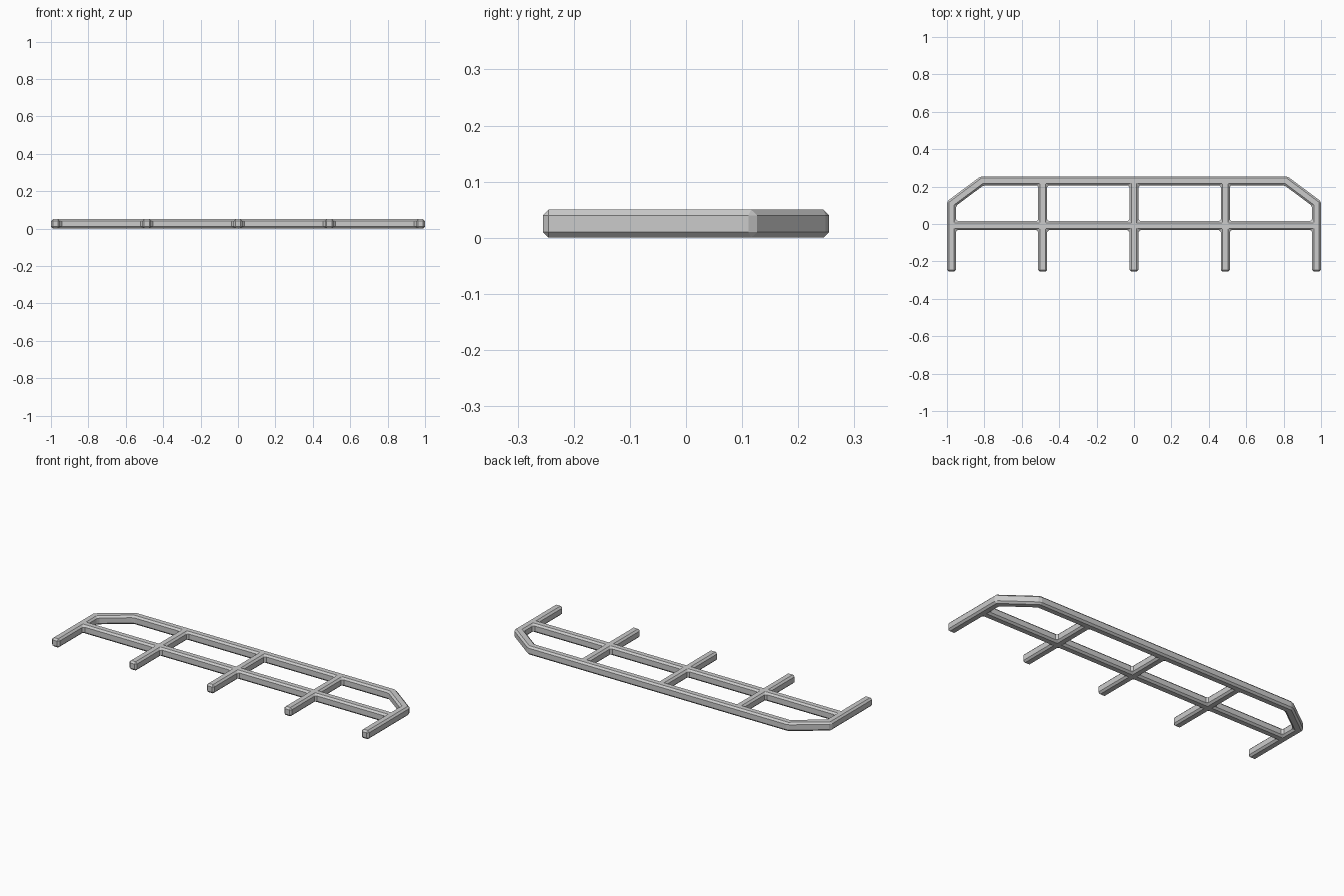
import bpy, bmesh

if "Cube" in bpy.data.objects:
    bpy.data.objects.remove(bpy.data.objects["Cube"])

W, H, BEV = 0.048, 0.05, 0.01      # bar width, height, chamfer
Y0, Y1 = -0.255, 0.255             # front leg ends, back rail outer edge
CY = -0.009                        # middle rail centre
LEGS = [-0.488, 0.0, 0.488]
R0, R1, YB = CY - W / 2, CY + W / 2, Y1 - W

bm = bmesh.new()

def quad(*pts):
    bm.faces.new([bm.verts.new((x, y, 0)) for x, y in pts])

def rect(xa, xb, ya, yb):
    quad((xa, ya), (xb, ya), (xb, yb), (xa, yb))

# outer legs and sloping corners, mirrored
for s in (-1, 1):
    def mq(*pts):
        p = [(s * x, y) for x, y in pts]
        quad(*(p if s == 1 else p[::-1]))
    xi = 1 - W
    mq((xi, Y0), (1, Y0), (1, R0), (xi, R0))
    mq((xi, R0), (1, R0), (1, R1), (xi, R1))
    mq((xi, R1), (1, R1), (1, 0.121), (xi, 0.097))
    mq((xi, 0.097), (1, 0.121), (0.82, Y1), (0.804, YB))
    mq((0.488 + W / 2, YB), (0.804, YB), (0.82, Y1), (0.488 + W / 2, Y1))

# inner legs
for x in LEGS:
    ys = [Y0, R0, R1, YB, Y1]
    for a, b in zip(ys, ys[1:]):
        rect(x - W / 2, x + W / 2, a, b)

# middle rail and back rail spans
xs = [-1 + W / 2] + LEGS + [1 - W / 2]
for i, (a, b) in enumerate(zip(xs, xs[1:])):
    rect(a + W / 2, b - W / 2, R0, R1)
    if i in (1, 2):
        rect(a + W / 2, b - W / 2, YB, Y1)

# weld, thicken and chamfer every hard edge
bmesh.ops.remove_doubles(bm, verts=bm.verts[:], dist=1e-4)
ext = bmesh.ops.extrude_face_region(bm, geom=bm.faces[:], use_keep_orig=True)
top = [v for v in ext['geom'] if isinstance(v, bmesh.types.BMVert)]
bmesh.ops.translate(bm, verts=top, vec=(0, 0, H))
bmesh.ops.recalc_face_normals(bm, faces=bm.faces[:])
bm.normal_update()
hard = [e for e in bm.edges if len(e.link_faces) == 2 and e.calc_face_angle() > 0.4]
bmesh.ops.bevel(bm, geom=hard, offset=BEV, offset_type='OFFSET', segments=1,
                profile=0.5, affect='EDGES', clamp_overlap=False)
bmesh.ops.recalc_face_normals(bm, faces=bm.faces[:])

me = bpy.data.meshes.new("rail_frame")
bm.to_mesh(me)
bm.free()
bpy.context.collection.objects.link(bpy.data.objects.new("rail_frame", me))
